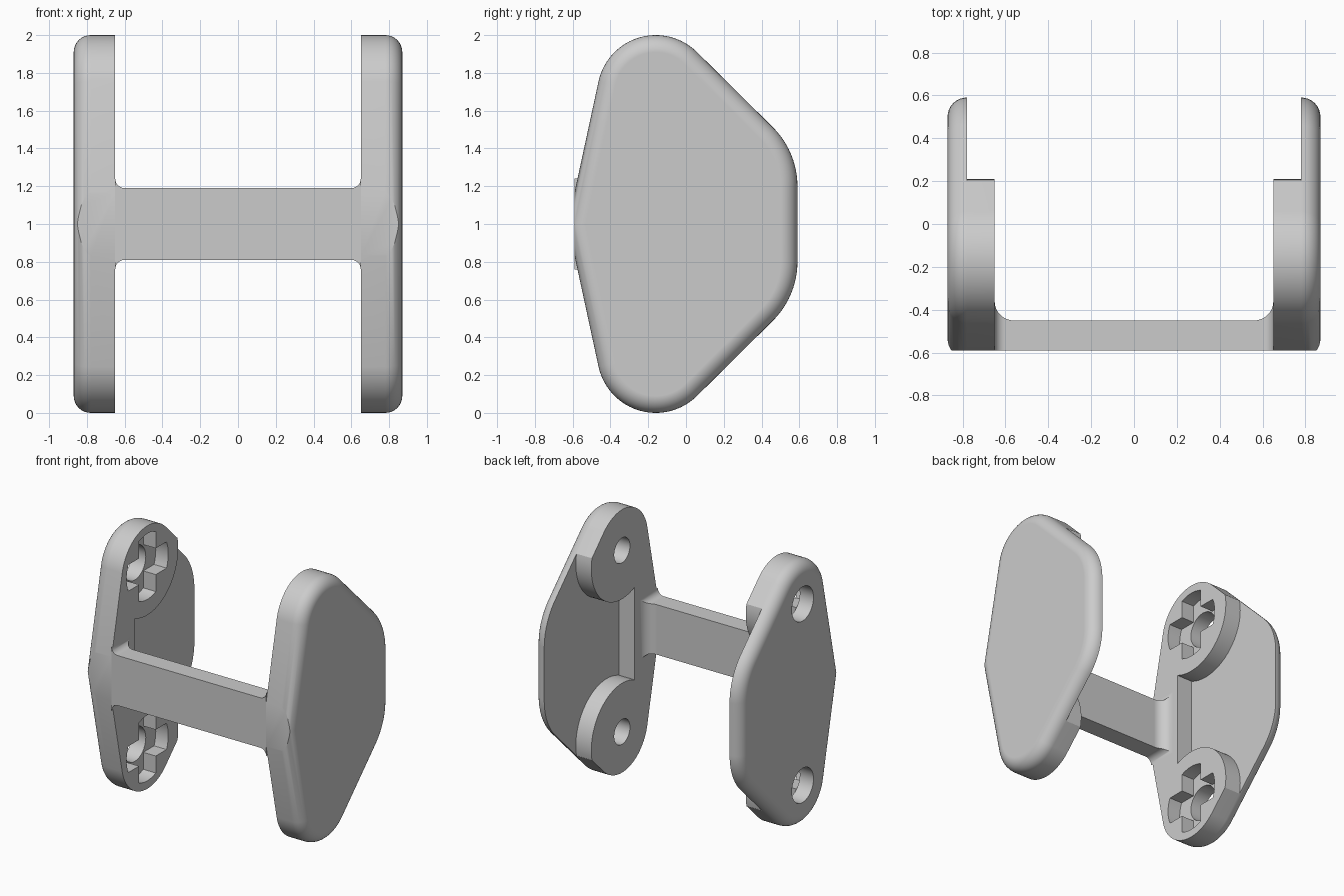
import bpy, bmesh
from math import sin, cos, asin, sqrt, radians, pi

cube = bpy.data.objects.get("Cube")
if cube:
    bpy.data.objects.remove(cube, do_unlink=True)

grey = bpy.data.materials.new("light_grey")
grey.use_nodes = True
colour = (0.6, 0.6, 0.6, 1)
grey.diffuse_color = colour
grey.node_tree.nodes["Principled BSDF"].inputs["Base Color"].default_value = colour

INNER, STEP, OUTER, FRONT = 0.65, 0.78, 0.87, -0.59
BOSS = (-0.16, 1.69)      # centre of the upper boss in y, z
BOSS_R = 0.31
BACK = (0.15, 1.2)        # centre of the upper back corner
BACK_R = 0.44
FILLET = OUTER - STEP


def arc(centre, r, a0, a1, n):
    angles = [radians(a0 + (a1 - a0) * i / n) for i in range(n + 1)]
    return [(centre[0] + r * cos(a), centre[1] + r * sin(a)) for a in angles]


def flip(points):
    """Reflect a y, z profile about mid height and reverse it."""
    return [(y, 2 - z) for y, z in reversed(points)]


def outline(inset):
    """Side plate outline, moved inward by inset."""
    slope = 167.8
    ny, nz = cos(radians(slope)), sin(radians(slope))
    r = BOSS_R - inset
    apex = BOSS[0] + (r + (BOSS[1] - 1) * nz) / ny
    upper = arc(BOSS, r, slope, 45, 24) + arc(BACK, BACK_R - inset, 45, 0, 12)
    return [(apex, 1)] + upper + flip(upper)


def loft(name, rings):
    """Skin a list of equal rings of 3D points and cap both ends."""
    bm = bmesh.new()
    loops = [[bm.verts.new(p) for p in ring] for ring in rings]
    count = len(loops[0])
    for a, b in zip(loops, loops[1:]):
        for i in range(count):
            j = (i + 1) % count
            bm.faces.new((a[i], a[j], b[j], b[i]))
    bm.faces.new(loops[0])
    bm.faces.new(loops[-1])
    bmesh.ops.recalc_face_normals(bm, faces=bm.faces)
    mesh = bpy.data.meshes.new(name)
    bm.to_mesh(mesh)
    bm.free()
    mesh.materials.append(grey)
    obj = bpy.data.objects.new(name, mesh)
    bpy.context.collection.objects.link(obj)
    return obj


def prism(name, profile, x0, x1):
    return loft(name, [[(x, y, z) for y, z in profile] for x in (x0, x1)])


def activate(obj):
    bpy.ops.object.select_all(action='DESELECT')
    obj.select_set(True)
    bpy.context.view_layer.objects.active = obj


def cut(obj, profile, x0, x1):
    cutter = prism("cutter", profile, x0, x1)
    cutter.hide_render = True
    mod = obj.modifiers.new("cut", 'BOOLEAN')
    mod.operation = 'DIFFERENCE'
    mod.solver = 'EXACT'
    mod.object = cutter
    activate(obj)
    bpy.ops.object.modifier_apply(modifier=mod.name)
    bpy.data.objects.remove(cutter, do_unlink=True)


def finish(obj):
    activate(obj)
    bpy.ops.object.shade_smooth_by_angle(angle=radians(30))
    mod = obj.modifiers.new("even_shading", 'WEIGHTED_NORMAL')
    mod.keep_sharp = True


def cross_pocket(centre):
    """Round pocket with four square teeth on the diagonals."""
    r, half = 0.25, 0.1
    a = asin(half / r) * 180 / pi
    points = []
    for k in range(4):
        points += arc(centre, r, 90 * k - a, 90 * k + a, 8)
        points += arc(centre, half * sqrt(2), 90 * k + 45, 90 * k + 45, 1)[:1]
    return points


# Recess behind the front rib, bounded by the two round bosses
curve = arc(BOSS, 0.37, 246, 380, 32)
upper_recess = curve + [(0.8, curve[-1][1])]
recess = upper_recess + flip(upper_recess)

# Side plates with rounded outer rim
for name, s in (("left_side_plate", 1), ("right_side_plate", -1)):
    steps = [(INNER, 0), (STEP, 0)]
    for i in range(1, 9):
        t = i / 8 * pi / 2
        steps.append((STEP + FILLET * sin(t), FILLET * (1 - cos(t))))
    plate = loft(name, [[(s * x, y, z) for y, z in outline(d)] for x, d in steps])
    cut(plate, recess, s * 0.5, s * STEP)
    cut(plate, [(-0.8, 0.5), (FRONT, 0.5), (FRONT, 1.5), (-0.8, 1.5)], s * 0.5, s * 1)
    for z in (BOSS[1], 2 - BOSS[1]):
        centre = (BOSS[0], z)
        if s > 0:
            # Plain blind holes
            cut(plate, arc(centre, 0.095, 0, 348.75, 31), 0.5, 0.79)
        else:
            # Toothed pockets with through holes
            cut(plate, cross_pocket(centre), -0.5, -0.755)
            cut(plate, arc(centre, 0.13, 0, 348.75, 31), -0.5, -1)
    finish(plate)


# Crossbar flaring into the plates
def flare(x, r):
    gap = INNER - abs(x)
    return r - sqrt(max(0, r * r - (r - gap) ** 2)) if gap < r else 0


half_xs = [INNER - 0.09 * (1 - cos(i / 12 * pi / 2)) for i in range(13)]
xs = [-x for x in half_xs] + half_xs[::-1]
sections = []
for x in xs:
    h = 0.19 + flare(x, 0.05)
    back = -0.45 + flare(x, 0.09)
    sections.append([(x, FRONT, 1 - h), (x, back, 1 - h), (x, back, 1 + h), (x, FRONT, 1 + h)])
finish(loft("crossbar", sections))
